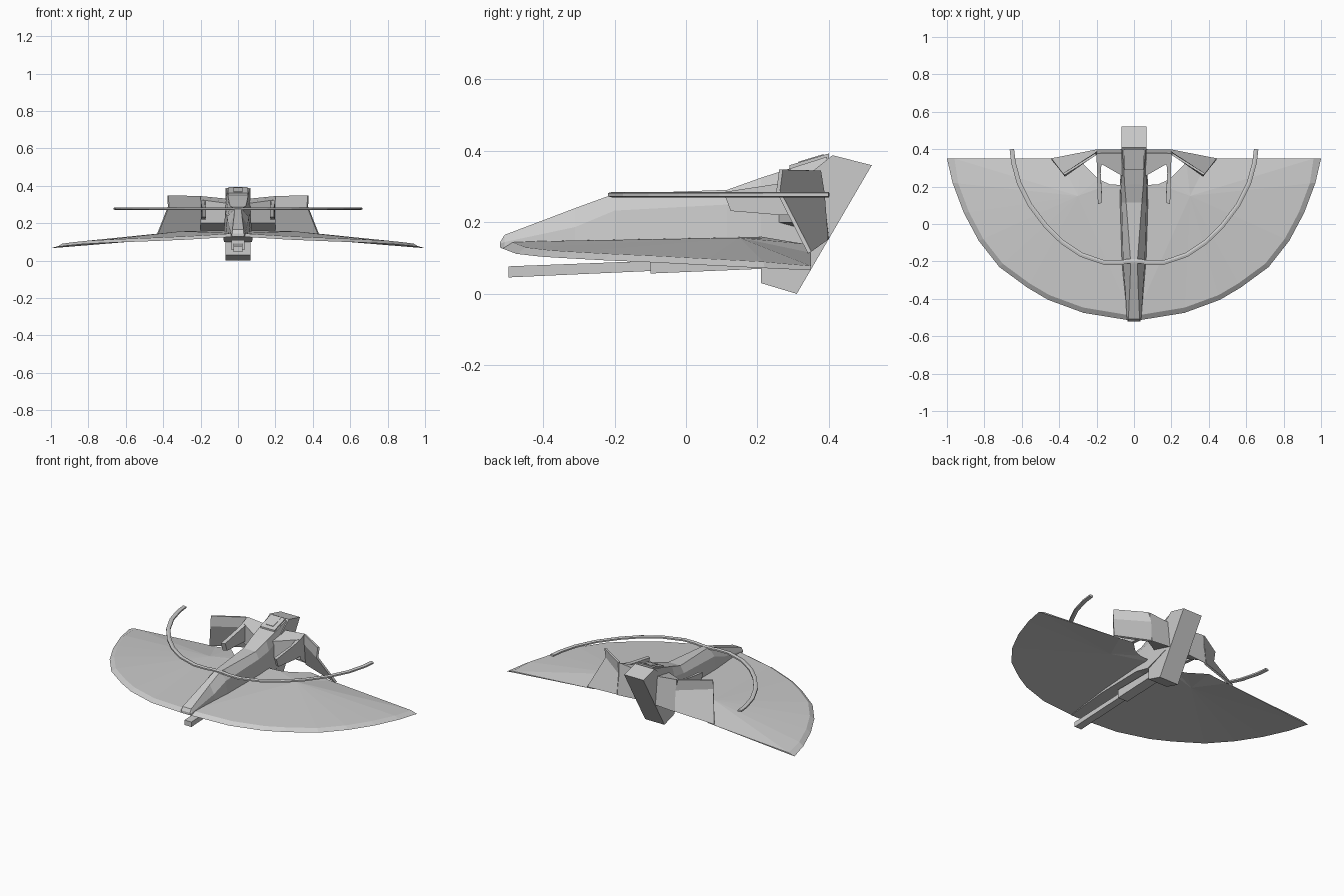
import bpy, bmesh
from mathutils import Vector

if "Cube" in bpy.data.objects:
    bpy.data.objects.remove(bpy.data.objects["Cube"])


def make(name, verts, faces, mirror=False, thick=0):
    bm = bmesh.new()
    vs = [bm.verts.new(v) for v in verts]
    for f in faces:
        bm.faces.new([vs[i] for i in f])
    bmesh.ops.recalc_face_normals(bm, faces=bm.faces)
    me = bpy.data.meshes.new(name)
    bm.to_mesh(me)
    bm.free()
    ob = bpy.data.objects.new(name, me)
    bpy.context.collection.objects.link(ob)
    if thick:
        m = ob.modifiers.new("thickness", 'SOLIDIFY')
        m.thickness, m.offset = thick, 0
    if mirror:
        m = ob.modifiers.new("mirror", 'MIRROR')
        m.use_mirror_merge = False
    return ob


def loft(name, rings, mirror=False):
    n = len(rings[0])
    verts = [p for r in rings for p in r]
    faces = [(a * n + i, a * n + (i + 1) % n, (a + 1) * n + (i + 1) % n, (a + 1) * n + i)
             for a in range(len(rings) - 1) for i in range(n)]
    faces += [tuple(range(n)), tuple(range(len(verts) - n, len(verts)))]
    return make(name, verts, faces, mirror)


def side_slab(name, profile, hw):
    return loft(name, [[(s * hw, y, z) for y, z in profile] for s in (-1, 1)])


# Half-disc wing: sharp rim, narrow raised ring, top fan and flat closed underside
lead = [(.012, -.517, .128), (.27, -.475, .112), (.46, -.405, .104), (.57, -.34, .1),
        (.72, -.23, .094), (.83, -.09, .088), (.91, .06, .08), (.97, .22, .072), (1, .35, .066)]
trail = [(.4, .35, .115), (.28, .33, .14), (.19, .24, .155), (.13, .212, .16), (.012, .205, .16)]
hub = Vector((.3, .15, .157))
ring = []
for p in lead:
    q = Vector(p).lerp(hub, .045)
    q.z = p[2] + .018
    ring.append(q)
ring[0] = Vector((.012, -.49, .146))
ring[-1] = Vector((.96, .35, .078))
n = len(lead)
verts = lead + ring + trail + [hub, hub - Vector((0, 0, .02))]
h, low = len(verts) - 2, len(verts) - 1
faces = [(i, i + 1, n + i + 1, n + i) for i in range(n - 1)]
faces += [(n + i, n + i + 1, h) for i in range(n - 1 + len(trail))]
faces += [(h - 1, n, h), (n - 1, 2 * n, 2 * n - 1), (0, h - 1, n)]
rim = list(range(n)) + list(range(2 * n, h))
faces += [(a, b, low) for a, b in zip(rim, rim[1:] + rim[:1])]
make("wing", verts, faces, True)

# Central body lofted from six-sided sections: y, then (half width, z) bottom, ledge, top
body = []
for y, (bw, bz), (lw, lz), (tw, tz) in [
        (-.52, (.03, .13), (.034, .14), (.03, .145)),
        (-.508, (.036, .125), (.038, .145), (.03, .165)),
        (-.31, (.057, .125), (.05, .187), (.021, .24)),
        (-.2, (.067, .125), (.058, .233), (.018, .28)),
        (.115, (.078, .12), (.066, .25), (.042, .291)),
        (.21, (.075, .1), (.068, .265), (.05, .325)),
        (.395, (.066, .17), (.065, .34), (.06, .384))]:
    body.append([(-bw, y, bz), (-lw, y, lz), (-tw, y, tz), (tw, y, tz), (lw, y, lz), (bw, y, bz)])
loft("body", body)

# Slanted tail block and the framed plate on top of it
side_slab("tail_block", [(.21, .03), (.21, .1), (.3, .3), (.41, .388), (.52, .36), (.31, 0)], .067)
side_slab("top_plate", [(.29, .345), (.29, .36), (.4, .393), (.4, .38)], .05)
side_slab("top_inset", [(.315, .36), (.315, .37), (.385, .391), (.385, .38)], .025)

# Keel rail and its housing
side_slab("keel_rail", [(-.497, .046), (-.497, .077), (-.1, .092), (.25, .1), (.25, .07), (-.1, .064)], .024)
side_slab("keel_housing", [(-.1, .057), (-.1, .11), (.3, .11), (.3, .07), (.21, .07)], .034)

# Folded tail fins
make("tail_fin", [(.375, .266, .348), (.205, .373, .345), (.372, .258, .288),
                  (.195, .383, .28), (.44, .346, .116), (.2, .393, .15)],
     [(0, 1, 3, 2), (2, 3, 5, 4)], True, .012)

# Arms joining fins to body
loft("fin_arm", [
    [(.05, .25, .2), (.05, .25, .305), (.05, .38, .33), (.05, .4, .16)],
    [(.2, .335, .2), (.2, .335, .325), (.2, .378, .345), (.2, .398, .15)]], True)

# Forward-pointing prongs under the arms
loft("prong", [
    [(.17, .135, .232), (.17, .115, .285), (.193, .105, .285), (.193, .125, .232)],
    [(.178, .27, .22), (.178, .27, .305), (.198, .27, .31), (.198, .27, .22)],
    [(.17, .37, .22), (.17, .37, .33), (.2, .37, .335), (.2, .37, .22)]], True)

# Thin bow-shaped hoop with a square section
half = [(.02, -.2), (.04, -.2), (.07, -.207), (.155, -.207), (.28, -.165), (.385, -.095),
        (.47, -.012), (.555, .1), (.615, .22), (.645, .33), (.653, .4)]
path = [Vector((-x, y, 0)) for x, y in reversed(half)] + [Vector((x, y, 0)) for x, y in half]
bow = []
for i, p in enumerate(path):
    t = (path[min(i + 1, len(path) - 1)] - path[max(i - 1, 0)]).normalized()
    side = Vector((-t.y, t.x, 0)) * .012
    bow.append([p + s * side + Vector((0, 0, z)) for s, z in
                ((1, .273), (1, .282), (0, .285), (-1, .282), (-1, .273), (0, .27))])
loft("bow", bow)
